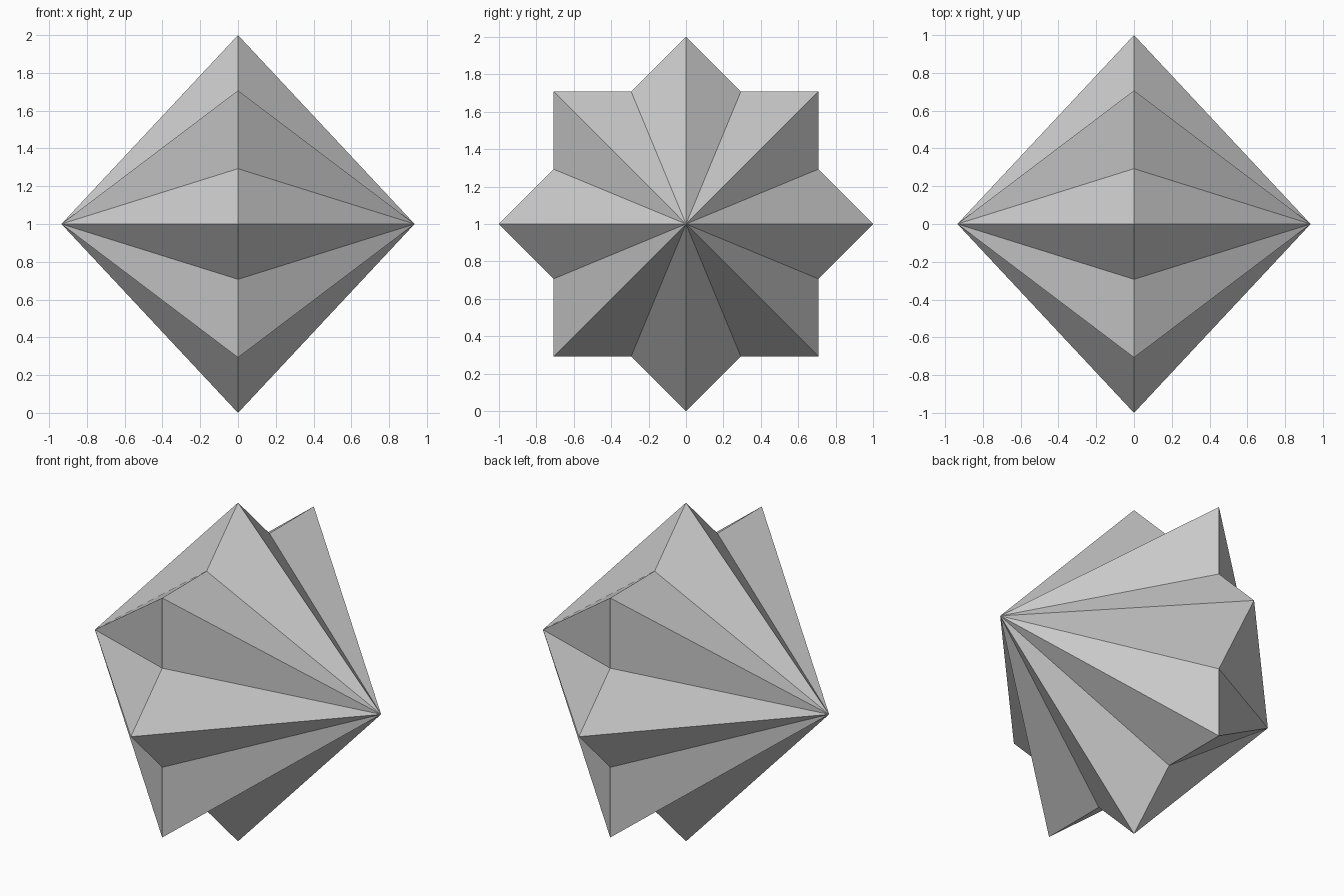
import bpy
import bmesh
from math import sin, cos, pi

if "Cube" in bpy.data.objects:
    bpy.data.objects.remove(bpy.data.objects["Cube"])

POINTS = 8
OUTER = 1.0
INNER = cos(pi / 4) / cos(pi / 8)   # outline of two overlapping squares
APEX = 0.935
CENTRE_Z = 1.0

bm = bmesh.new()

# Star outline in the y-z plane, alternating points and notches
ring = []
for i in range(2 * POINTS):
    r = INNER if i % 2 else OUTER
    a = i * pi / POINTS
    ring.append(bm.verts.new((0, r * cos(a), CENTRE_Z + r * sin(a))))

# Facets fanning out to a tip on each side
for x in (APEX, -APEX):
    tip = bm.verts.new((x, 0, CENTRE_Z))
    for i, v in enumerate(ring):
        bm.faces.new((v, ring[(i + 1) % len(ring)], tip))

bmesh.ops.recalc_face_normals(bm, faces=bm.faces)
mesh = bpy.data.meshes.new("star_bipyramid")
bm.to_mesh(mesh)
bm.free()
bpy.context.collection.objects.link(bpy.data.objects.new("star_bipyramid", mesh))
